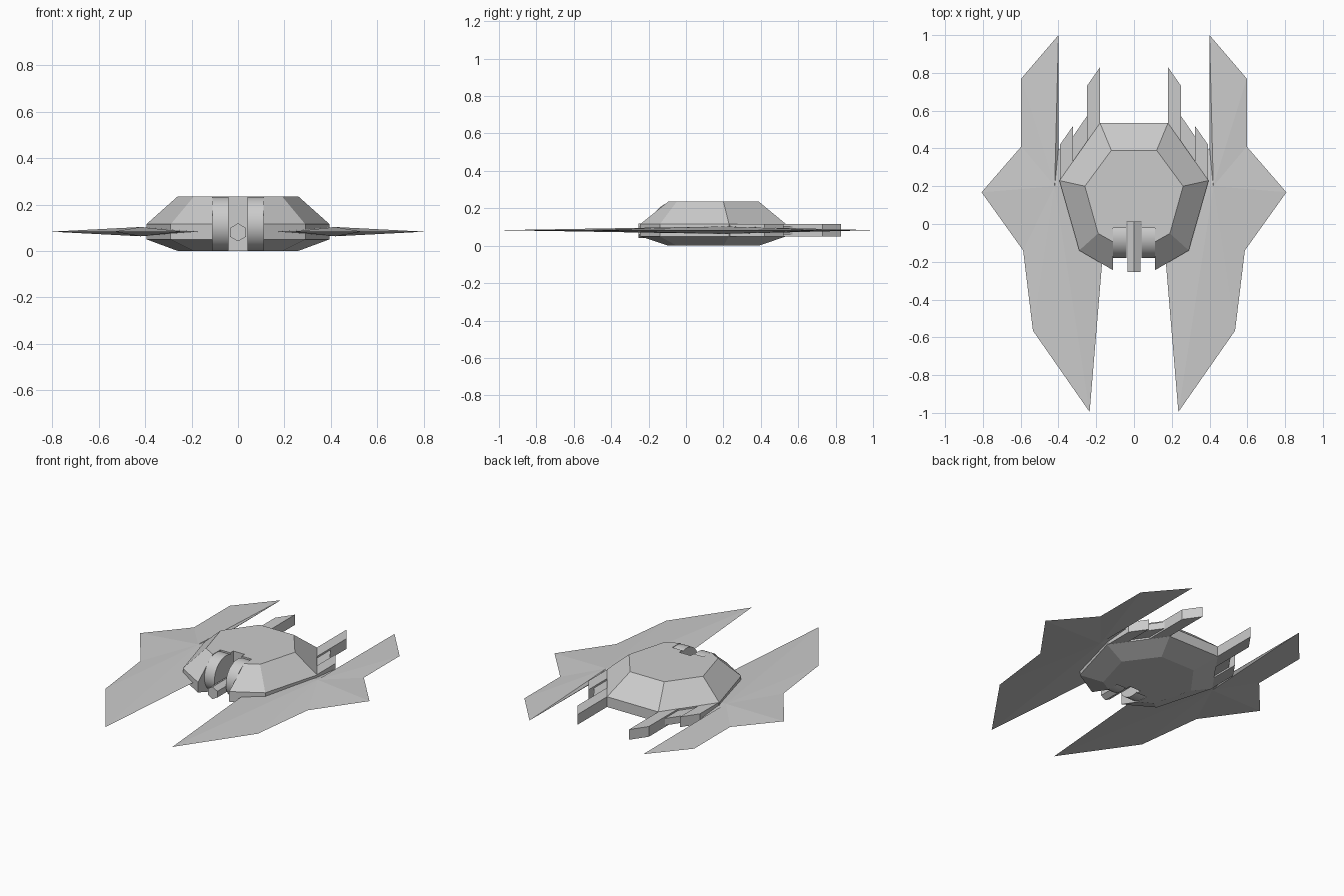
import bpy, bmesh, math

if "Cube" in bpy.data.objects:
    bpy.data.objects.remove(bpy.data.objects["Cube"])

Z_MID = 0.083


def make_object(name, bm):
    bmesh.ops.recalc_face_normals(bm, faces=bm.faces)
    mesh = bpy.data.meshes.new(name)
    bm.to_mesh(mesh)
    bm.free()
    ob = bpy.data.objects.new(name, mesh)
    bpy.context.collection.objects.link(ob)
    return ob


def loft(name, rings):
    """Skin a stack of (outline, z) rings and cap both ends."""
    bm = bmesh.new()
    rows = [[bm.verts.new((x, y, z)) for x, y in pts] for pts, z in rings]
    n = len(rows[0])
    for a, b in zip(rows, rows[1:]):
        for i in range(n):
            j = (i + 1) % n
            bm.faces.new((a[i], a[j], b[j], b[i]))
    bm.faces.new(rows[0])
    bm.faces.new(rows[-1])
    return make_object(name, bm)


def mirrored(half):
    return half + [(-x, y) for x, y in reversed(half)]


def add_mirror(ob):
    mod = ob.modifiers.new("Mirror", 'MIRROR')
    mod.use_axis[0] = True
    mod.use_clip = False


# hull: faceted shell with a stepped slot in the nose
slot = [(0.04, 0.01), (0.04, -0.02), (0.11, -0.02)]
deck = mirrored(slot + [(0.11, -0.095), (0.19, -0.05), (0.26, 0.20), (0.12, 0.39)])
rim = mirrored(slot + [(0.11, -0.245), (0.29, -0.14), (0.395, 0.23), (0.18, 0.535)])
loft("hull", [(deck, 0.0), (rim, 0.05), (rim, 0.115), (deck, 0.235)])

# round drums either side of the gun, inside the slot
for side, label in ((1, "right"), (-1, "left")):
    bpy.ops.mesh.primitive_cylinder_add(
        vertices=32, radius=0.116, depth=0.07,
        location=(side * 0.075, -0.064, 0.1175), rotation=(0, math.pi / 2, 0))
    drum = bpy.context.object
    drum.name = "nose_drum_" + label
    bpy.ops.object.shade_smooth_by_angle()

# six-sided gun barrel
bpy.ops.mesh.primitive_cylinder_add(
    vertices=6, radius=0.039, depth=0.268,
    location=(0, -0.121, 0.08), rotation=(math.pi / 2, 0, 0))
bpy.context.object.name = "gun_barrel"

# rear prongs, stepped outward: inner x, outer x, inner tip, outer tip, half height
prongs = [("long_prong", 0.18, 0.25, 0.83, 0.73, 0.0325),
          ("middle_prong", 0.25, 0.322, 0.57, 0.465, 0.022),
          ("short_prong", 0.322, 0.392, 0.52, 0.42, 0.0325)]
for name, x0, x1, y0, y1, h in prongs:
    outline = [(x0, 0.22), (x1, 0.22), (x1, y1), (x0, y0)]
    add_mirror(loft(name, [(outline, Z_MID - h), (outline, Z_MID + h)]))

# wings: knife-edged plates thickest near the root
outline = [(0.40, 1.0), (0.597, 0.77), (0.597, 0.41), (0.807, 0.168),
           (0.587, -0.14), (0.535, -0.565), (0.235, -0.995), (0.17, -0.22),
           (0.17, 0.20), (0.40, 0.40)]
bm = bmesh.new()
edge = [bm.verts.new((x, y, Z_MID)) for x, y in outline]
for h in (0.02, -0.02):
    peak = bm.verts.new((0.42, 0.2, Z_MID + h))
    for i, v in enumerate(edge):
        bm.faces.new((v, edge[(i + 1) % len(edge)], peak))
add_mirror(make_object("wing", bm))
